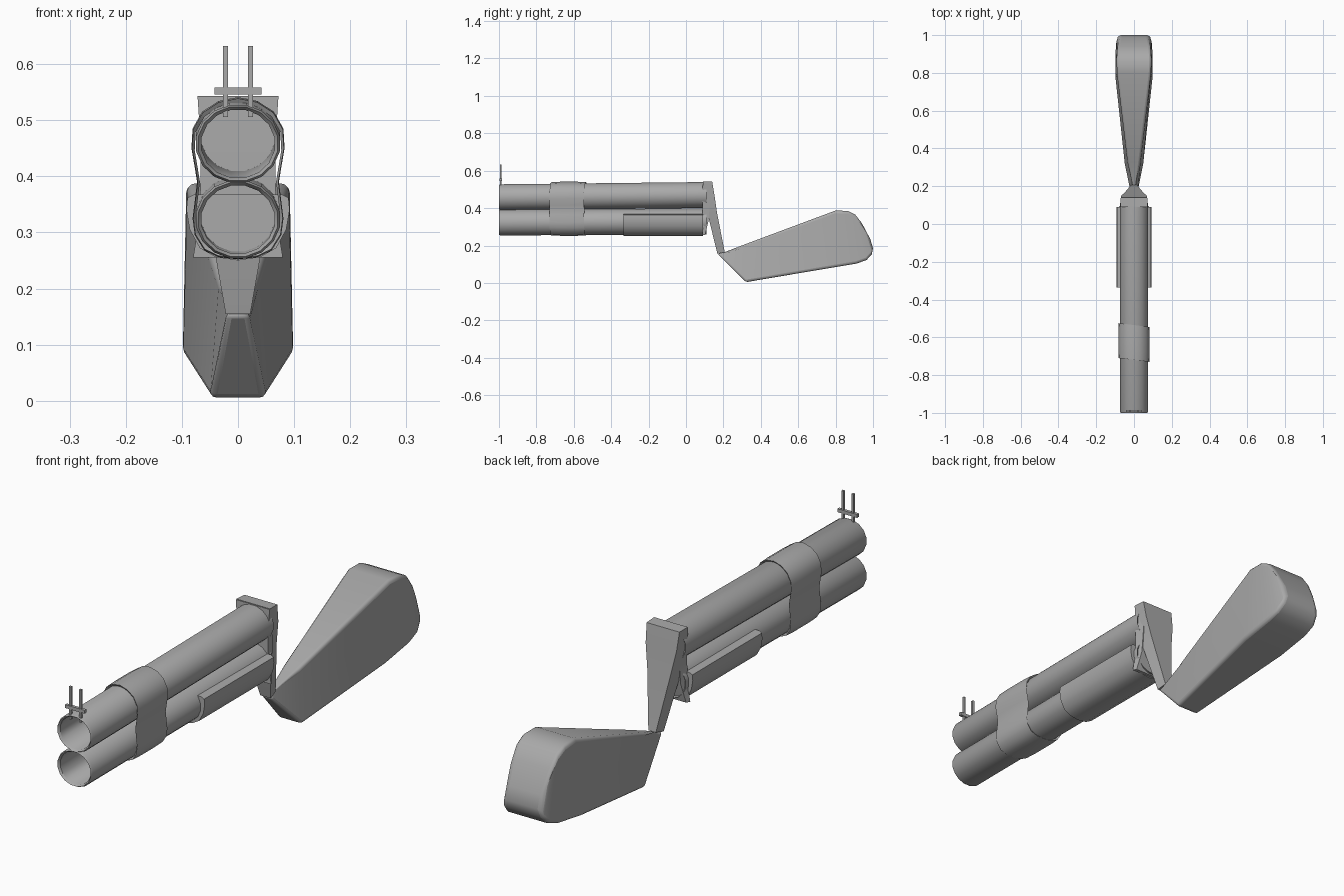
import bpy, bmesh, math
from mathutils import Vector

if "Cube" in bpy.data.objects:
    bpy.data.objects.remove(bpy.data.objects["Cube"])

grey = bpy.data.materials.new("gunmetal grey")
grey.diffuse_color = (0.4, 0.4, 0.4, 1)
grey.use_nodes = True
grey.node_tree.nodes["Principled BSDF"].inputs["Base Color"].default_value = grey.diffuse_color


def finish(name, bm, angle=35, bevel=0):
    bmesh.ops.recalc_face_normals(bm, faces=bm.faces)
    me = bpy.data.meshes.new(name)
    bm.to_mesh(me)
    bm.free()
    me.materials.append(grey)
    ob = bpy.data.objects.new(name, me)
    bpy.context.collection.objects.link(ob)
    bpy.ops.object.select_all(action='DESELECT')
    ob.select_set(True)
    bpy.context.view_layer.objects.active = ob
    if bevel:
        mod = ob.modifiers.new("rounding", 'BEVEL')
        mod.width, mod.segments = bevel, 3
        mod.limit_method, mod.angle_limit = 'ANGLE', math.radians(40)
    bpy.ops.object.shade_smooth_by_angle(angle=math.radians(angle))
    return ob


def loft(name, rings, cap=True, angle=35, closed=False, bevel=0):
    """Skin a list of equal-length point loops."""
    bm = bmesh.new()
    loops = [[bm.verts.new(p) for p in r] for r in rings]
    pairs = list(zip(loops, loops[1:])) + ([(loops[-1], loops[0])] if closed else [])
    for a, b in pairs:
        n = len(a)
        for i in range(n):
            j = (i + 1) % n
            bm.faces.new((a[i], a[j], b[j], b[i]))
    if cap and not closed:
        bm.faces.new(loops[0])
        bm.faces.new(loops[-1])
    return finish(name, bm, angle, bevel)


def circle(y, z, r, n=16):
    return [(r * math.cos(t), y, z + 0.93 * r * math.sin(t))
            for t in (2 * math.pi * (i + 0.5) / n for i in range(n))]


# Two open barrels, rising slightly toward the breech
for name, z in (("upper_barrel", 0.458), ("lower_barrel", 0.323)):
    rise = 0.012 if name == "upper_barrel" else 0.006
    loft(name, [circle(-0.992, z, 0.066), circle(-1.0, z, 0.072),
                circle(-0.992, z, 0.076), circle(0.11, z + rise, 0.076),
                circle(0.10, z + rise, 0.066)], cap=False, closed=True)


# Clamp band around both barrels, waisted between them
def band_ring(y, s):
    half = [(0.0, 0.541), (0.035, 0.534), (0.064, 0.515), (0.081, 0.485),
            (0.083, 0.45), (0.077, 0.415), (0.073, 0.39), (0.076, 0.365),
            (0.081, 0.325), (0.077, 0.295), (0.06, 0.268), (0.035, 0.256), (0, 0.252)]
    pts = half + [(-x, z) for x, z in half[-2:0:-1]]
    return [(x * s, y - 0.12 * x, 0.396 + (z - 0.396) * s) for x, z in pts]


loft("barrel_band", [band_ring(-0.715, 0.93), band_ring(-0.72, 0.985), band_ring(-0.67, 1.0),
                     band_ring(-0.58, 1.0), band_ring(-0.535, 0.985),
                     band_ring(-0.54, 0.93)], cap=False, closed=True, angle=50)

# Curved fore grip cradling the lower barrel
cradle = [(0.078, 0.368), (0.09, 0.362), (0.092, 0.34), (0.086, 0.305), (0.068, 0.272),
          (0.04, 0.256), (0, 0.250)]
outline = cradle + [(-x, z) for x, z in cradle[-2::-1]]
loft("fore_grip", [[(x, y, z) for x, z in outline] for y in (-0.335, 0.09)], angle=45)

# Breech plate behind the barrels, flaring at its lower edge
loft("breech_plate", [
    [(-w, y0, z), (w, y0, z), (w * 0.9, y1, z), (-w * 0.9, y1, z)]
    for z, w, y0, y1 in ((0.255, 0.08, 0.088, 0.102), (0.33, 0.068, 0.088, 0.12),
                         (0.45, 0.066, 0.088, 0.13), (0.541, 0.072, 0.09, 0.135))])


# Sections: front or lower edge (y, z, half width), then back or upper edge
def sections(table):
    return [[(-wa, ya, za), (wa, ya, za), (wb, yb, zb), (-wb, yb, zb)]
            for ya, za, wa, yb, zb, wb in table]


# Receiver narrowing down to the wrist
loft("receiver", sections([
    (0.092, 0.543, 0.072, 0.140, 0.541, 0.070),
    (0.105, 0.46, 0.062, 0.152, 0.47, 0.066),
    (0.118, 0.36, 0.058, 0.165, 0.38, 0.050),
    (0.168, 0.155, 0.022, 0.207, 0.165, 0.016)]), angle=30)

# Stock widening from the wrist to a rounded butt
loft("stock", sections([
    (0.168, 0.155, 0.022, 0.207, 0.165, 0.016),
    (0.32, 0.004, 0.050, 0.33, 0.212, 0.034),
    (0.77, 0.080, 0.098, 0.80, 0.387, 0.090),
    (0.91, 0.103, 0.098, 0.865, 0.385, 0.092),
    (0.965, 0.122, 0.094, 0.905, 0.365, 0.090),
    (0.993, 0.152, 0.086, 0.94, 0.32, 0.086),
    (1.0, 0.185, 0.078, 0.985, 0.235, 0.078)]), angle=40, bevel=0.012)


# Front sight: two thin posts and a cross bar
def box(name, c, s):
    bm = bmesh.new()
    bmesh.ops.create_cube(bm, size=1)
    for v in bm.verts:
        v.co = Vector(v.co[i] * s[i] + c[i] for i in range(3))
    finish(name, bm)


for side, x in (("left", -0.022), ("right", 0.022)):
    box("sight_post_" + side, (x, -0.99, 0.569), (0.009, 0.009, 0.126))
box("sight_bar", (0, -0.99, 0.552), (0.084, 0.012, 0.013))
